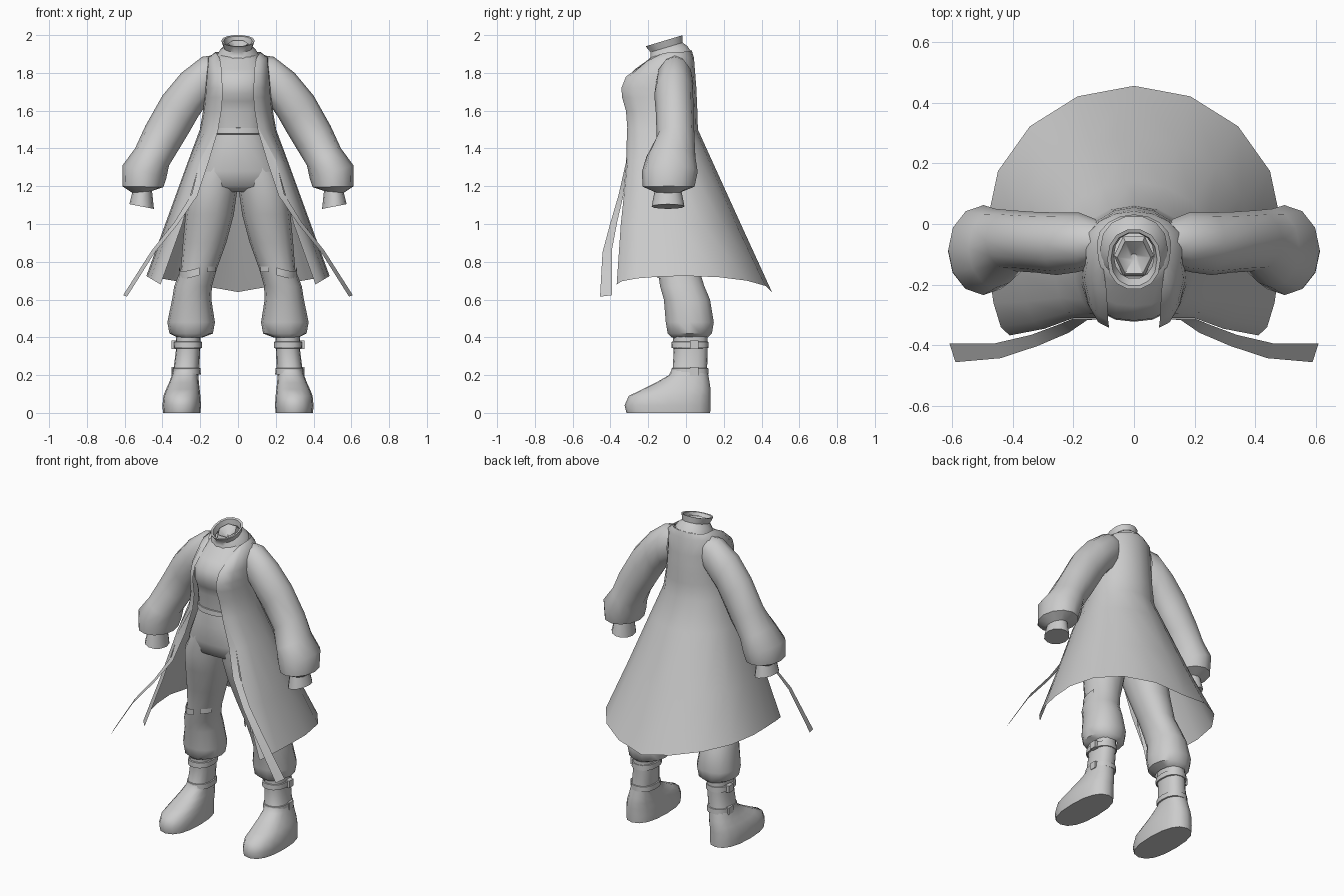
import bpy, bmesh, math
from mathutils import Vector

def oval(cx, cy, z, rx, ry, n=14, tilt=0.0, p=2.2):
    """Superellipse ring; tilt raises z toward +y."""
    pts = []
    for i in range(n):
        a = 2 * math.pi * i / n
        c, s = math.cos(a), math.sin(a)
        x = rx * math.copysign(abs(c) ** (2 / p), c)
        y = ry * math.copysign(abs(s) ** (2 / p), s)
        pts.append((cx + x, cy + y, z + tilt * y))
    return pts

def loft(name, rings, closed=True, caps=(False, False), mirror=False, angle=40):
    bm = bmesh.new()
    rows = [[bm.verts.new(p) for p in r] for r in rings]
    n = len(rows[0])
    for a, b in zip(rows, rows[1:]):
        for i in range(n if closed else n - 1):
            j = (i + 1) % n
            bm.faces.new((a[i], a[j], b[j], b[i]))
    if caps[0]:
        bm.faces.new(rows[0])
    if caps[1]:
        bm.faces.new(rows[-1])
    bmesh.ops.recalc_face_normals(bm, faces=bm.faces)
    me = bpy.data.meshes.new(name)
    bm.to_mesh(me)
    bm.free()
    ob = bpy.data.objects.new(name, me)
    bpy.context.collection.objects.link(ob)
    bpy.ops.object.select_all(action='DESELECT')
    ob.select_set(True)
    bpy.context.view_layer.objects.active = ob
    bpy.ops.object.shade_smooth_by_angle(angle=math.radians(angle))
    if mirror:
        m = ob.modifiers.new("Mirror", 'MIRROR')
        m.use_clip = True
        m.merge_threshold = 0.0005
    return ob

# Shirt: z, half width, front y, back y
shirt = [(1.47, .145, -.275, .03), (1.6, .148, -.285, .04), (1.65, .15, -.3, .04),
         (1.69, .152, -.322, .04), (1.77, .152, -.318, .04), (1.82, .145, -.27, .035),
         (1.87, .125, -.2, .025), (1.9, .095, -.17, .015)]
loft("shirt", [oval(0, (f + b) / 2, z, w, (b - f) / 2, 20, p=2.6) for z, w, f, b in shirt],
     caps=(False, True), angle=60)

# Stand-up collar, leaning forward, with recessed neck
loft("collar", [oval(0, -.085, 1.89, .112, .112, 14, .25), oval(0, -.09, 1.915, .1, .1, 14, .27),
                oval(0, -.103, 1.935, .076, .087, 14, .3), oval(0, -.116, 1.97, .088, .1, 14, .3),
                oval(0, -.116, 1.968, .076, .088, 14, .3), oval(0, -.105, 1.935, .066, .075, 14, .3)])
loft("neck", [oval(0, -.105, 1.93, .066, .075, 6, .3), oval(0, -.11, 1.955, .055, .06, 6, .3),
              oval(0, -.11, 1.92, .012, .012, 6)], caps=(False, True))

# Trousers: pelvis, waistband and baggy legs tucked at the shin
pelvis = [(1.49, .146, -.125, .153), (1.4, .18, -.12, .165), (1.28, .232, -.11, .168),
          (1.2, .252, -.105, .15), (1.17, .2, -.1, .1)]
loft("trouser_pelvis", [oval(0, cy, z, rx, ry, 20, p=2.3) for z, rx, cy, ry in pelvis],
     caps=(False, True), angle=60)
loft("waistband", [oval(0, -.125, z, .148 + d, .155 + d, 20, p=2.4)
                   for z, d in ((1.475, 0), (1.478, .008), (1.508, .006), (1.51, -.004))])
legs = [(1.3, .1, -.11, .1, .15), (1.17, .135, -.105, .13, .155), (1.05, .15, -.09, .128, .14),
        (.9, .177, -.065, .115, .12), (.76, .208, -.04, .095, .112), (.67, .238, -.02, .1, .12),
        (.6, .245, .005, .104, .125), (.48, .248, .02, .126, .13), (.42, .248, .02, .115, .12),
        (.40, .255, .02, .068, .098)]
loft("trouser_leg", [oval(cx, cy, z, rx, ry) for z, cx, cy, rx, ry in legs], mirror=True, angle=50)

# Knee straps: drooping partial bands around the front of each leg
def arc(cx, cy, z, rx, ry, a0, a1, droop, n=8):
    pts = []
    for i in range(n + 1):
        t = i / n
        a = math.radians(a0 + (a1 - a0) * t)
        pts.append((cx + rx * math.cos(a), cy + ry * math.sin(a), z - droop * math.sin(math.pi * t)))
    return pts
loft("knee_strap", [arc(.212, -.04, z, .102, .122, -95, 20, .02) for z in (.77, .73)],
     closed=False, mirror=True)
loft("knee_tab", [arc(.208, -.04, z, .104, .124, -150, -115, 0, 3) for z in (.775, .745)],
     closed=False, mirror=True)

# Boots: z, centre x, front y, back y, half width
boots = [(.43, .262, -.07, .115, .066), (.33, .265, -.065, .115, .064), (.24, .272, -.07, .112, .068),
         (.2, .28, -.09, .118, .07), (.16, .286, -.16, .125, .079), (.125, .292, -.23, .13, .089),
         (.09, .297, -.303, .13, .098), (.04, .298, -.325, .13, .102), (0, .298, -.315, .128, .099)]
loft("boot", [oval(cx, (f + b) / 2, z, rx, (b - f) / 2, 16, p=2.4) for z, cx, f, b, rx in boots],
     caps=(True, True), mirror=True, angle=50)
for k, z in enumerate((.22, .36)):
    loft(f"boot_strap_{k}", [oval(.272 - .05 * (z - .22), .021, z + dz, .073 + d, .096 + d, 16, p=2.4)
                             for dz, d in ((-.018, -.006), (-.016, .002), (.016, .001), (.018, -.006))],
         mirror=True)
    loft(f"boot_buckle_{k}", [[(x, y, z + dz) for x, y in ((.325, .02), (.352, .02), (.352, .065), (.325, .065))]
                              for dz in (-.022, .022)], caps=(True, True), mirror=True, angle=30)

# Open long coat: front edge (x,y,z), half width, side y, side z, back y, back z
coat = [(.1, -.15, 1.885, .12, -.06, 1.91, .03, 1.92), (.09, -.22, 1.85, .16, -.07, 1.88, .042, 1.88),
        (.085, -.318, 1.78, .17, -.1, 1.78, .05, 1.78), (.082, -.342, 1.72, .175, -.1, 1.72, .055, 1.72),
        (.082, -.338, 1.67, .178, -.1, 1.67, .057, 1.67), (.088, -.318, 1.6, .185, -.1, 1.6, .06, 1.6),
        (.105, -.31, 1.5, .202, -.1, 1.5, .063, 1.5), (.2, -.31, 1.33, .265, -.08, 1.33, .14, 1.33),
        (.295, -.345, 1.0, .385, -.04, 1.0, .29, 1.0), (.41, -.367, .68, .485, 0, .725, .455, .64)]

def coat_row(xf, yf, zf, w, s, zs, b, zb, n=4):
    row = []
    for i in range(n):
        a = math.pi / 2 * i / n
        t = math.sin(a)
        row.append((xf + (w - xf) * t, s + (yf - s) * math.cos(a), zf + (zs - zf) * t))
    for i in range(n + 1):
        a = math.pi / 2 * i / n
        row.append((w * math.cos(a) if i < n else 0.0, s + (b - s) * math.sin(a),
                    zs + (zb - zs) * (1 - math.cos(a))))
    return row
loft("coat", [coat_row(*c) for c in coat], closed=False, mirror=True, angle=60)

# Loose ribbon hanging from each coat front: z, inner x,y, outer x,y
ribbon = [(1.5, .104, -.312, .108, -.311), (1.33, .155, -.317, .2, -.311), (1.15, .215, -.358, .245, -.33),
          (1.0, .318, -.402, .338, -.365), (.85, .44, -.442, .458, -.393), (.615, .588, -.455, .608, -.393)]
loft("coat_ribbon", [[(a, b, z), (c, d, z + .008)] for z, a, b, c, d in ribbon],
     closed=False, mirror=True, angle=60)

# Balloon sleeves with cuffs: outer x,z, inner x,z, centre y, depth radius
sleeve = [(.12, 1.895, .13, 1.66, -.06, .075), (.19, 1.885, .175, 1.62, -.06, .098),
          (.3, 1.8, .21, 1.57, -.065, .103), (.4, 1.68, .25, 1.5, -.06, .1),
          (.49, 1.52, .31, 1.4, -.055, .1), (.545, 1.4, .365, 1.31, -.08, .13),
          (.612, 1.31, .38, 1.24, -.086, .148), (.612, 1.2, .395, 1.195, -.092, .137),
          (.56, 1.165, .455, 1.175, -.095, .072), (.575, 1.105, .445, 1.08, -.095, .087)]

def sleeve_ring(xo, zo, xi, zi, yc, ry, n=12):
    mid = Vector(((xo + xi) / 2, yc, (zo + zi) / 2))
    u = Vector(((xo - xi) / 2, 0, (zo - zi) / 2))
    v = Vector((0, ry, 0))
    return [mid + u * math.cos(2 * math.pi * i / n) + v * math.sin(2 * math.pi * i / n) for i in range(n)]
loft("sleeve", [sleeve_ring(*s) for s in sleeve], caps=(False, True), mirror=True, angle=50)
